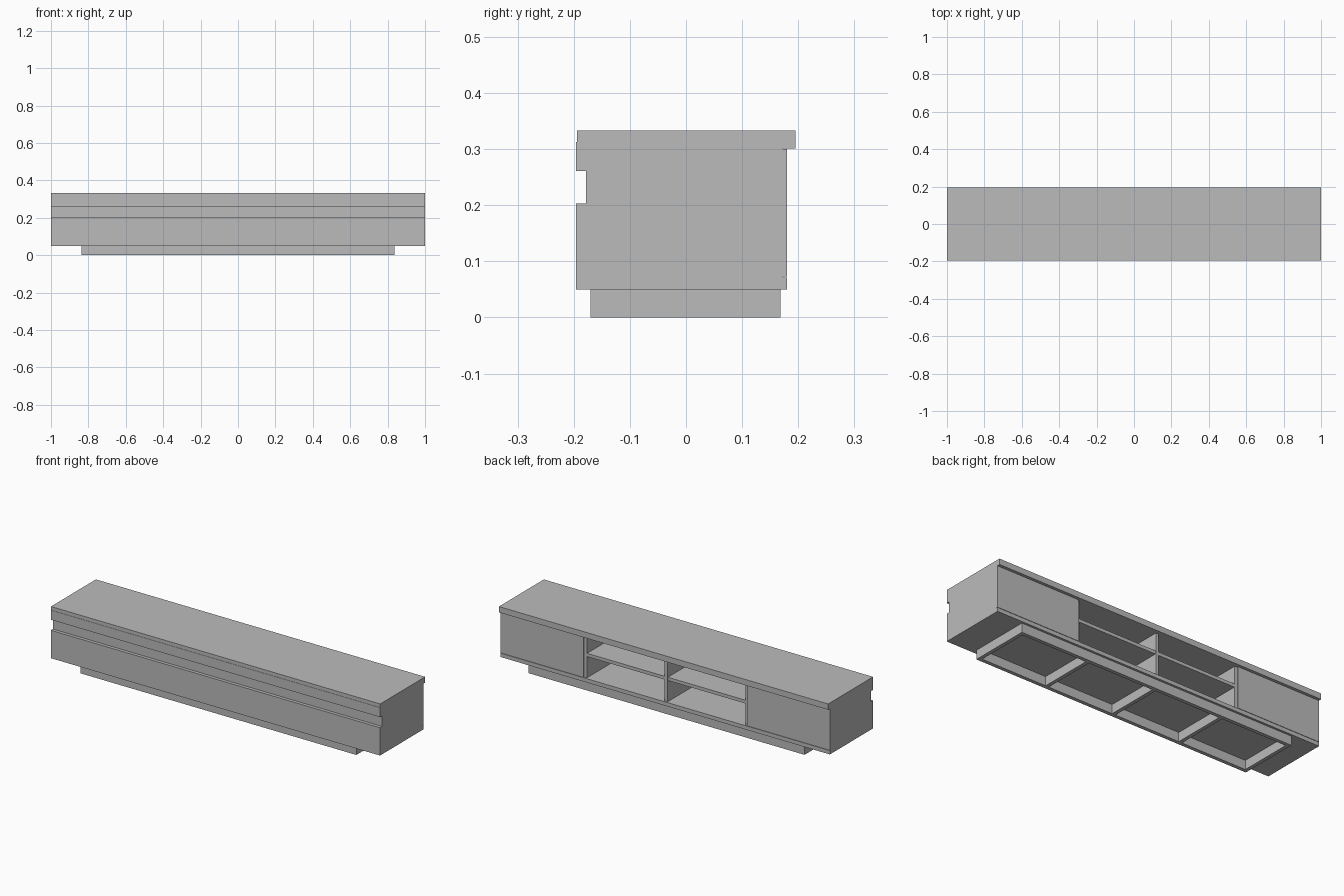
import bpy

if "Cube" in bpy.data.objects:
    bpy.data.objects.remove(bpy.data.objects["Cube"])

grey = bpy.data.materials.new("light grey")
grey.diffuse_color = (0.5, 0.5, 0.5, 1)
grey.use_nodes = True
grey.node_tree.nodes["Principled BSDF"].inputs["Base Color"].default_value = grey.diffuse_color


def box(name, x, y, z):
    """Axis-aligned board given its (min, max) on each axis."""
    bpy.ops.mesh.primitive_cube_add(size=1, location=[(a + b) / 2 for a, b in (x, y, z)])
    ob = bpy.context.object
    ob.name = name
    ob.scale = [b - a for a, b in (x, y, z)]
    bpy.ops.object.transform_apply(location=False, rotation=False, scale=True)
    ob.data.materials.append(grey)
    return ob


def pair(name, x, y, z):
    """Board plus its mirror image across x = 0."""
    box(name + "_right", x, y, z)
    box(name + "_left", (-x[1], -x[0]), y, z)


FULL = (-1, 1)
T = 0.018  # board thickness

# carcass
box("top_board", FULL, (-0.1945, 0.195), (0.301, 0.333))
box("bottom_board", FULL, (-0.178, 0.18), (0.05, 0.071))
pair("side_panel", (1 - T, 1), (-0.178, 0.173), (0.071, 0.301))
box("inner_front_panel", (-1 + T, 1 - T), (-0.178, -0.166), (0.071, 0.301))

# front cladding with a recessed groove between the two panels
box("lower_front_panel", FULL, (-0.196, -0.178), (0.05, 0.203))
box("upper_front_panel", FULL, (-0.196, -0.178), (0.261, 0.313))

# open shelving in the middle
pair("compartment_wall", (0.482, 0.5), (-0.166, 0.172), (0.071, 0.301))
box("middle_divider", (-T / 2, T / 2), (-0.166, 0.172), (0.071, 0.301))
pair("shelf", (T / 2, 0.482), (-0.166, 0.170), (0.187, 0.205))

# doors over the end cabinets
pair("door", (0.497, 1), (0.173, 0.18), (0.073, 0.3))

# plinth frame: two rails and five cross bars
PX, PY0, PY1, W = 0.838, -0.17, 0.168, 0.02
box("front_plinth_rail", (-PX, PX), (PY0, PY0 + W), (0, 0.05))
box("back_plinth_rail", (-PX, PX), (PY1 - W, PY1), (0, 0.05))
for i in range(5):
    c = (i - 2) * (PX - W / 2) / 2
    box(f"plinth_crossbar_{i + 1}", (c - W / 2, c + W / 2), (PY0 + W, PY1 - W), (0, 0.05))
